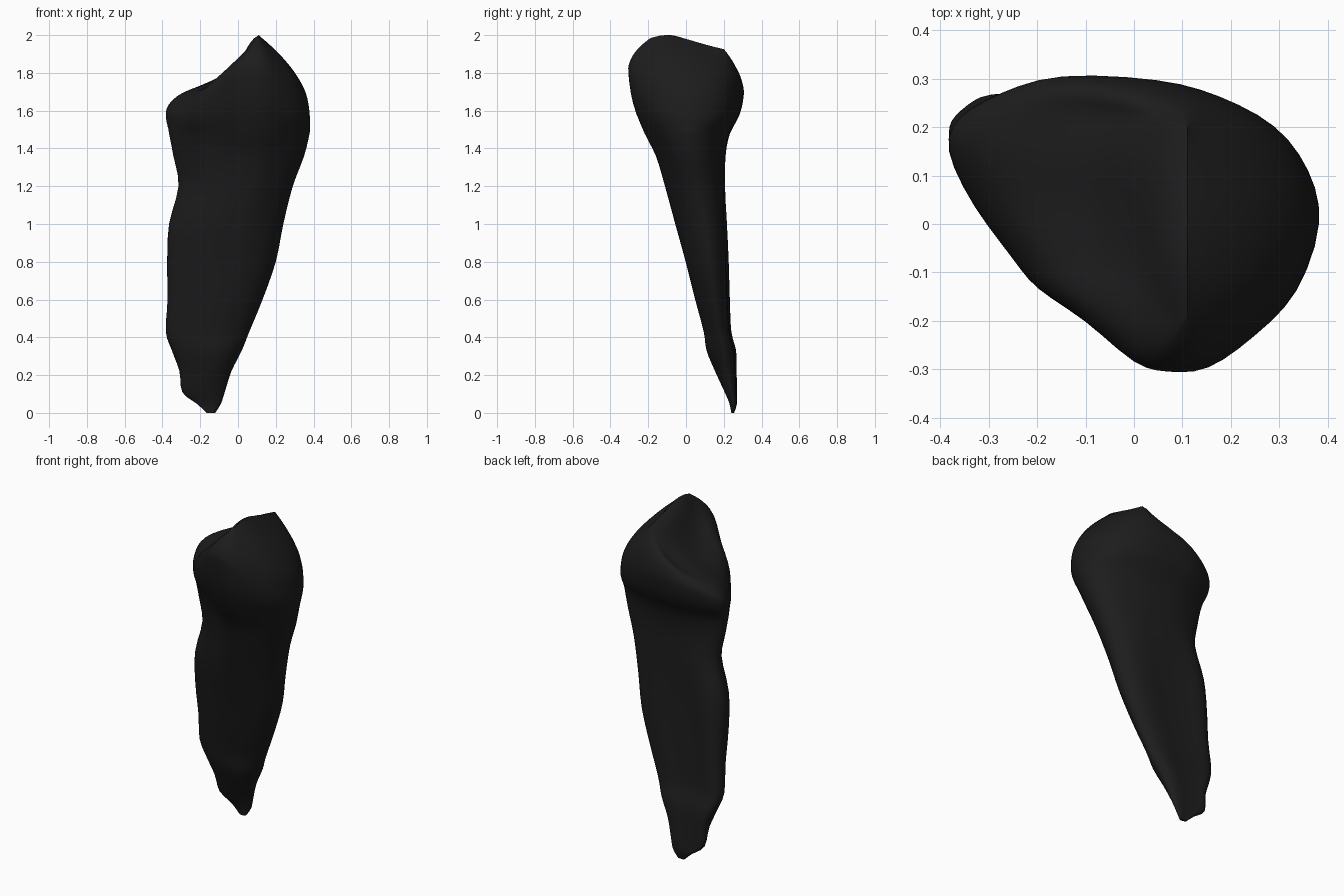
import bpy, bmesh
from mathutils import Vector

if "Cube" in bpy.data.objects:
    bpy.data.objects.remove(bpy.data.objects["Cube"])

# Root rings: height, left, right, front, back limits
RINGS = [
    (0.00, -.165, -.12, .24, .255), (0.05, -.22, -.09, .23, .27), (0.11, -.295, -.07, .205, .27),
    (0.22, -.31, -.035, .155, .268), (0.33, -.35, .02, .11, .265), (0.43, -.382, .06, .095, .24),
    (0.60, -.373, .13, .05, .232), (0.80, -.375, .20, 0, .226), (1.00, -.365, .24, -.055, .22),
    (1.20, -.315, .29, -.11, .213), (1.36, -.342, .35, -.158, .21), (1.48, -.365, .379, -.218, .232)]

# Crown outline in a unit box, with the height of the rim at each point
CROWN = [
    (0, .75, 1.59), (.07, .56, 1.57), (.175, .38, 1.59), (.24, .28, 1.62), (.37, .17, 1.70),
    (.50, .03, 1.79), (.59, 0, 1.81), (.70, .01, 1.78), (.825, .12, 1.68), (.94, .27, 1.61),
    (1, .50, 1.56), (.97, .68, 1.57), (.88, .83, 1.61), (.73, .93, 1.66), (.565, .985, 1.69),
    (.30, 1, 1.68), (.14, .94, 1.65), (.03, .86, 1.61)]

# Root outline, slanted at the front left and grooved behind
ROOT = [
    (0, .66), (.02, .48), (.07, .36), (.15, .27), (.28, .17), (.43, .07), (.56, .01), (.70, 0),
    (.85, .12), (.95, .32), (1, .55), (.97, .73), (.89, .87), (.75, .93), (.56, .92),
    (.32, .95), (.13, 1), (.03, .88)]

# Rise of the biting surface from rim (0) to ridge (1) on the sloping left side
SLOPE = [(0, 0), (.05, .14), (.17, .28), (.36, .38), (.55, .49), (.72, .66), (.88, .92), (1, 1)]


def spline(points, steps, closed):
    """Catmull-Rom curve through the points."""
    n = len(points)
    pick = (lambda i: points[i % n]) if closed else (lambda i: points[max(0, min(n - 1, i))])
    out = []
    for i in range(n if closed else n - 1):
        a, b, c, d = (pick(i + k) for k in (-1, 0, 1, 2))
        for s in range(steps):
            t = s / steps
            out.append(0.5 * (2 * b + (c - a) * t + (2 * a - 5 * b + 4 * c - d) * t * t
                              + (3 * b - a - 3 * c + d) * t ** 3))
    if not closed:
        out.append(points[-1].copy())
    return out


def clamp(v, lo=0.0, hi=1.0):
    return max(lo, min(hi, v))


def ridge_height(y):
    """Front cusp with a lower shelf behind it."""
    if y > -.04:
        return 1.992 - .31 * (y + .04) + .2 * y * max(y, 0)
    return 2.0 - 2.2 * (y + .1) ** 2


# Key rings of the root and neck
layers = []
for z, x0, x1, y0, y1 in RINGS:
    w = clamp((z - 0.8) / 0.65)
    w = w * w * (3 - 2 * w)
    layers.append([])
    for r, c in zip(ROOT, CROWN):
        u, v = r[0] + (c[0] - r[0]) * w, r[1] + (c[1] - r[1]) * w
        layers[-1].append(Vector((x0 + (x1 - x0) * u, y0 + (y1 - y0) * v, z)))

# Bulge between neck and rim
rim = [Vector((-.385 + .769 * u, -.305 + .612 * v, z)) for u, v, z in CROWN]
bulge = []
for a, b in zip(layers[-1], rim):
    p = a.lerp(b, .72)
    p.z = a.z + (b.z - a.z) * .48
    bulge.append(p)
layers.append(bulge)

# Biting surface: rings closing from the rim onto a ridge
for t, slope in SLOPE:
    ring = []
    for p in rim:
        y = clamp(p.y * .75, -.19, .2)
        ridge = Vector((.11, y, ridge_height(y)))
        left = clamp((.02 - p.x) / .3)
        q = p.lerp(ridge, t)
        q.z = p.z + (ridge.z - p.z) * (t ** .46 * (1 - left) + slope * left)
        ring.append(q)
    layers.append(ring)

# Smooth each ring, then each column
rings = [spline(ring, 3, True) for ring in layers]
columns = [spline(list(col), 3, False) for col in zip(*rings)]

bm = bmesh.new()
grid = [[bm.verts.new(p) for p in col] for col in columns]
n = len(grid)
for i in range(n):
    a, b = grid[i], grid[(i + 1) % n]
    for j in range(len(a) - 1):
        bm.faces.new((a[j], b[j], b[j + 1], a[j + 1]))
bm.faces.new([col[0] for col in reversed(grid)])
bmesh.ops.remove_doubles(bm, verts=bm.verts, dist=0.0015)

# Soften the rim but keep the ridge seam closed
crown_verts = [v for v in bm.verts if v.co.z > 1.5 and not v.is_boundary]
for _ in range(3):
    bmesh.ops.smooth_vert(bm, verts=crown_verts, factor=0.4,
                          use_axis_x=True, use_axis_y=True, use_axis_z=True)
bmesh.ops.recalc_face_normals(bm, faces=bm.faces)

mesh = bpy.data.meshes.new("tooth")
bm.to_mesh(mesh)
bm.free()
tooth = bpy.data.objects.new("tooth", mesh)
bpy.context.collection.objects.link(tooth)

# Dark material
dark = bpy.data.materials.new("dark")
dark.diffuse_color = (0.012, 0.012, 0.012, 1)
dark.use_nodes = True
dark.node_tree.nodes["Principled BSDF"].inputs["Base Color"].default_value = dark.diffuse_color
mesh.materials.append(dark)

bpy.context.view_layer.objects.active = tooth
tooth.select_set(True)
bpy.ops.object.shade_smooth_by_angle(angle=0.9)
